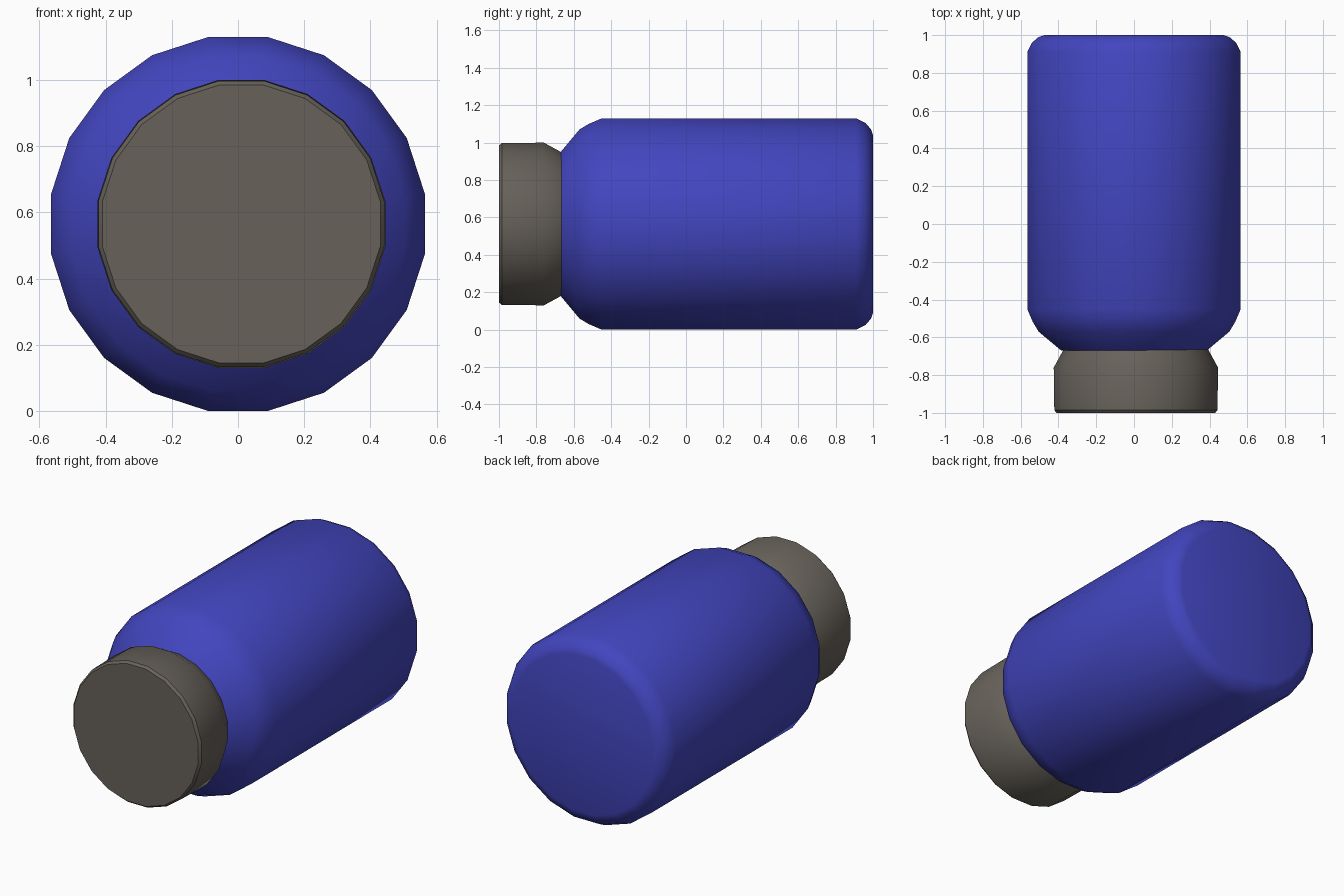
import bpy, bmesh, math

cube = bpy.data.objects.get("Cube")
if cube:
    bpy.data.objects.remove(cube, do_unlink=True)

SIDES = 20
AXIS_Z = 0.565


def make_material(name, rgb):
    mat = bpy.data.materials.new(name)
    mat.use_nodes = True
    mat.diffuse_color = (*rgb, 1)
    bsdf = mat.node_tree.nodes["Principled BSDF"]
    bsdf.inputs["Base Color"].default_value = (*rgb, 1)
    bsdf.inputs["Roughness"].default_value = 0.7
    return mat


def lathe(name, profile, mat, x=0.0):
    """Turn (y, radius) points around the lengthwise axis and cap both ends."""
    bm = bmesh.new()
    rings = []
    for y, flat_radius in profile:
        r = flat_radius / math.cos(math.pi / SIDES)
        angles = [2 * math.pi * (i + 0.5) / SIDES for i in range(SIDES)]
        rings.append([bm.verts.new((r * math.cos(a), y, r * math.sin(a)))
                      for a in angles])
    for a, b in zip(rings, rings[1:]):
        for i in range(SIDES):
            j = (i + 1) % SIDES
            bm.faces.new((a[i], a[j], b[j], b[i]))
    bm.faces.new(rings[0])
    bm.faces.new(rings[-1])
    bmesh.ops.recalc_face_normals(bm, faces=bm.faces)
    mesh = bpy.data.meshes.new(name)
    bm.to_mesh(mesh)
    bm.free()
    mesh.materials.append(mat)
    obj = bpy.data.objects.new(name, mesh)
    obj.location = (x, 0, AXIS_Z)
    bpy.context.collection.objects.link(obj)
    bpy.ops.object.select_all(action="DESELECT")
    obj.select_set(True)
    bpy.context.view_layer.objects.active = obj
    bpy.ops.object.shade_smooth_by_angle(angle=math.radians(35))
    return obj


blue = make_material("blue", (0.055, 0.06, 0.52))
grey = make_material("warm grey", (0.135, 0.12, 0.102))

# Jar body: sloped shoulder at the front, rounded base at the back
lathe("jar_body", [(-0.67, 0.385), (-0.57, 0.505), (-0.52, 0.535),
                   (-0.45, 0.565), (0.91, 0.565), (0.96, 0.54),
                   (0.99, 0.505), (1.0, 0.475)], blue)

# Lid: tapers into the neck, small bevel on the front rim
lathe("lid", [(-1.0, 0.42), (-0.985, 0.432), (-0.76, 0.435),
              (-0.665, 0.383)], grey, x=0.01)
